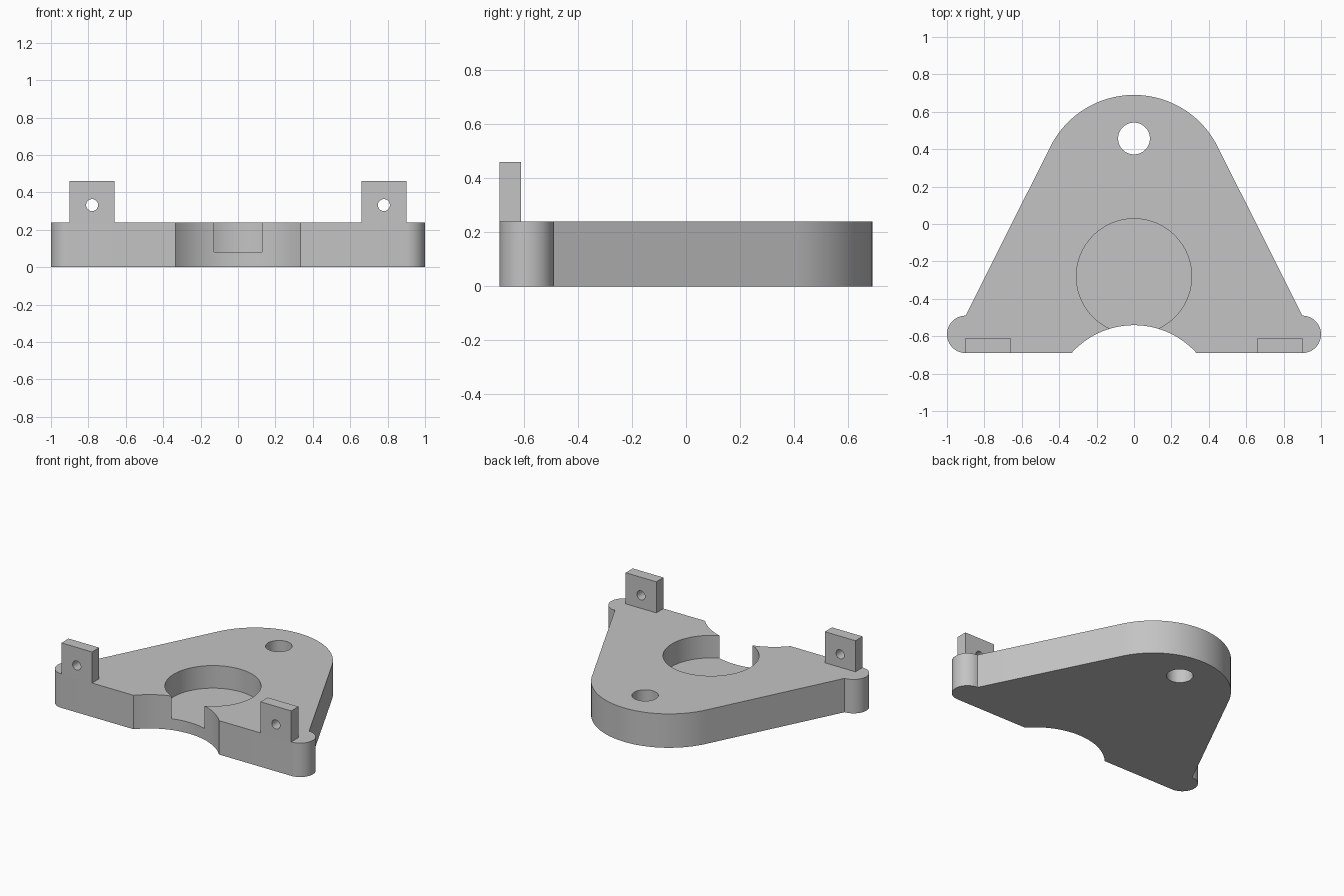
import bpy, bmesh
from math import radians, sin, cos, pi
from mathutils import Matrix

if "Cube" in bpy.data.objects:
    bpy.data.objects.remove(bpy.data.objects["Cube"], do_unlink=True)

THICK = 0.24

grey = bpy.data.materials.new("plain grey")
grey.use_nodes = True
colour = (0.55, 0.55, 0.55, 1)
grey.diffuse_color = colour
grey.node_tree.nodes["Principled BSDF"].inputs["Base Color"].default_value = colour


def arc(cx, cy, r, start, end, steps):
    angles = [radians(start + (end - start) * i / steps) for i in range(steps + 1)]
    return [(cx + r * cos(a), cy + r * sin(a)) for a in angles]


def to_object(name, bm):
    bmesh.ops.recalc_face_normals(bm, faces=bm.faces)
    mesh = bpy.data.meshes.new(name)
    bm.to_mesh(mesh)
    bm.free()
    mesh.materials.append(grey)
    obj = bpy.data.objects.new(name, mesh)
    bpy.context.collection.objects.link(obj)
    return obj


def extrude_profile(name, points, height):
    bm = bmesh.new()
    face = bm.faces.new([bm.verts.new((x, y, 0)) for x, y in points])
    top = bmesh.ops.extrude_face_region(bm, geom=[face])["geom"]
    verts = [v for v in top if isinstance(v, bmesh.types.BMVert)]
    bmesh.ops.translate(bm, verts=verts, vec=(0, 0, height))
    return to_object(name, bm)


def box(name, low, high):
    bm = bmesh.new()
    size = [b - a for a, b in zip(low, high)]
    mid = [(a + b) / 2 for a, b in zip(low, high)]
    bmesh.ops.create_cube(bm, size=1, matrix=Matrix.Translation(mid) @ Matrix.Diagonal((*size, 1)))
    return to_object(name, bm)


def drill(target, centre, radius, depth, along_y=False, segments=64):
    """Cut a round hole and bake the result."""
    bm = bmesh.new()
    turn = Matrix.Rotation(pi / 2 if along_y else 0, 4, "X")
    bmesh.ops.create_cone(bm, cap_ends=True, segments=segments, radius1=radius,
                          radius2=radius, depth=depth,
                          matrix=Matrix.Translation(centre) @ turn)
    cutter = to_object("hole_cutter", bm)
    cutter.hide_render = True
    mod = target.modifiers.new("hole", "BOOLEAN")
    mod.operation = "DIFFERENCE"
    mod.solver = "EXACT"
    mod.object = cutter
    bpy.context.view_layer.objects.active = target
    bpy.ops.object.modifier_apply(modifier=mod.name)
    bpy.data.objects.remove(cutter, do_unlink=True)


# Base plate: rounded rear, straight flanks, round front ears, scooped front edge
nose = arc(0, 0.19, 0.5, 26.6, 153.4, 48)
left_ear = arc(0.9, -0.59, 0.1, -90, 90, 24)
right_ear = arc(-0.9, -0.59, 0.1, 90, 270, 24)
scoop = arc(0, -0.99, 0.449, 138.1, 41.9, 40)
plate = extrude_profile("base_plate", left_ear + nose + right_ear + scoop, THICK)

# Round pocket that breaks into the scoop, and the rear through hole
drill(plate, (0, -0.28, 0.58), 0.308, 1, segments=96)
drill(plate, (0, 0.457, 0.12), 0.085, 1)

# Upright drilled lugs on both front corners
parts = [plate]
for side, sign in (("left", 1), ("right", -1)):
    x = 0.78 * sign
    lug = box(side + "_lug", (x - 0.12, -0.69, THICK), (x + 0.12, -0.61, 0.46))
    drill(lug, (x, -0.65, 0.332), 0.032, 0.3, along_y=True, segments=32)
    parts.append(lug)

# Smooth curved walls, crisp edges
bpy.ops.object.select_all(action="DESELECT")
for part in parts:
    part.select_set(True)
bpy.context.view_layer.objects.active = plate
bpy.ops.object.shade_smooth_by_angle(angle=radians(25))
